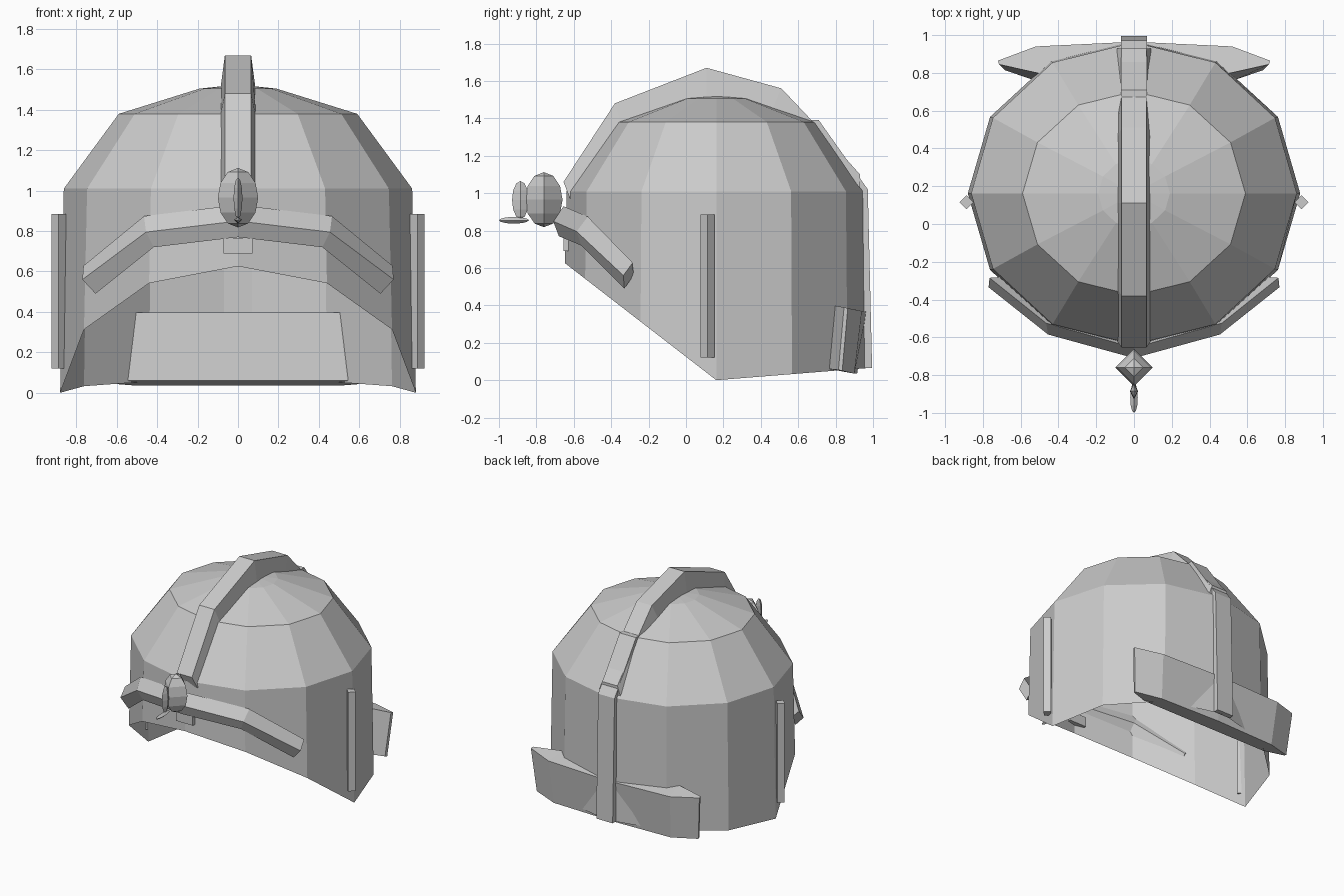
import bpy, math

if "Cube" in bpy.data.objects:
    bpy.data.objects.remove(bpy.data.objects["Cube"])

def mesh_object(name, verts, faces):
    me = bpy.data.meshes.new(name)
    me.from_pydata(verts, [], faces)
    me.update()
    ob = bpy.data.objects.new(name, me)
    bpy.context.collection.objects.link(ob)
    return ob

def recalc(ob):
    bpy.context.view_layer.objects.active = ob
    bpy.ops.object.mode_set(mode='EDIT')
    bpy.ops.mesh.select_all(action='SELECT')
    bpy.ops.mesh.normals_make_consistent(inside=False)
    bpy.ops.object.mode_set(mode='OBJECT')

def loft(name, sections):
    """Skin a list of closed cross-sections and cap the ends."""
    n = len(sections[0])
    verts = [p for s in sections for p in s]
    faces = [(i*n + j, i*n + (j+1) % n, (i+1)*n + (j+1) % n, (i+1)*n + j)
             for i in range(len(sections) - 1) for j in range(n)]
    faces += [tuple(range(n)), tuple(range(len(verts) - n, len(verts)))]
    ob = mesh_object(name, verts, faces)
    recalc(ob)
    return ob

def mirrored(half):
    """Extend centre-to-right sections to the left side."""
    left = [[(-x, y, z) for x, y, z in s] for s in reversed(half[1:])]
    return left + half

def gem(name, loc, scale, rot=(0, 0, 0)):
    bpy.ops.mesh.primitive_uv_sphere_add(segments=4, ring_count=6, radius=1,
                                         location=loc, rotation=rot)
    ob = bpy.context.object
    ob.name = name
    ob.scale = scale

# Helmet shell: twelve-sided open dome with a slanted lower rim
N, CY = 12, 0.162
rings = [(0.88, 0.81, None), (0.862, 0.80, 1.01), (0.59, 0.54, 1.38), (0.19, 0.18, 1.505)]
verts = []
for rx, ry, z in rings:
    for k in range(N):
        a = 2 * math.pi * k / N
        x, y = rx * math.cos(a), CY + ry * math.sin(a)
        rim = (CY - y) * 0.773 if y < CY else (y - CY) * 0.08
        verts.append((x, y, rim if z is None else z))
verts.append((0, CY, 1.525))
faces = [(r*N + k, r*N + (k+1) % N, (r+1)*N + (k+1) % N, (r+1)*N + k)
         for r in range(len(rings) - 1) for k in range(N)]
top = (len(rings) - 1) * N
faces += [(top + k, top + (k+1) % N, top + N) for k in range(N)]
mesh_object("helmet_shell", verts, faces)

# Crest: tapered ridge over the dome (outer y, z, inner y, z)
path = [(-0.655, 1.06, -0.62, 0.97), (-0.38, 1.48, -0.34, 1.36), (0.11, 1.67, 0.11, 1.48),
        (0.51, 1.56, 0.45, 1.42), (0.69, 1.37, 0.65, 1.32), (0.93, 1.10, 0.93, 1.03)]
loft("crest", [[(-0.09, iy, iz), (0.09, iy, iz), (0.065, oy, oz), (-0.065, oy, oz)]
               for oy, oz, iy, iz in path])

# Back strip running from the crest to the rear rim
strip = [(0.71, 1.39), (0.972, 1.02), (0.995, 0.065)]
loft("back_strip", [[(-0.07, y - 0.04, z), (0.07, y - 0.04, z), (0.07, y, z), (-0.07, y, z)]
                    for y, z in strip])

# Neck guard with pointed tips
loft("neck_guard", mirrored([
    [(0, 0.797, 0.398), (0, 0.965, 0.366), (0, 0.915, 0.035), (0, 0.765, 0.06)],
    [(0.50, 0.797, 0.398), (0.52, 0.94, 0.37), (0.50, 0.90, 0.035), (0.54, 0.765, 0.06)],
    [(0.715, 0.845, 0.39), (0.72, 0.865, 0.385), (0.69, 0.835, 0.05), (0.685, 0.815, 0.055)]]))

# Brow band
loft("brow_band", mirrored([
    [(0, -0.655, 0.93), (0, -0.71, 0.85), (0, -0.68, 0.77), (0, -0.62, 0.85)],
    [(0.465, -0.525, 0.874), (0.455, -0.585, 0.795), (0.418, -0.56, 0.72), (0.42, -0.50, 0.80)],
    [(0.765, -0.285, 0.628), (0.77, -0.335, 0.56), (0.705, -0.33, 0.49), (0.70, -0.28, 0.56)]]))

# Brow plate below the band
loft("brow_plate", [[(x, -0.655, 0.69), (x, -0.655, 0.765), (x, -0.61, 0.765), (x, -0.61, 0.69)]
                    for x in (-0.072, 0.072)])

# Side bars
for side, s in (("left", -1), ("right", 1)):
    bpy.ops.mesh.primitive_cylinder_add(vertices=4, radius=0.037, depth=0.765,
                                        location=(s * 0.887, 0.115, 0.5025))
    bpy.context.object.name = "side_bar_" + side

# Front ornament: knob, small blade and pointed tip
gem("front_knob", (0, -0.76, 0.965), (0.1, 0.1, 0.147))
gem("front_blade", (0, -0.885, 0.963), (0.022, 0.045, 0.102))
gem("front_tip", (0, -0.92, 0.855), (0.02, 0.018, 0.08), (math.pi / 2, 0, 0))
